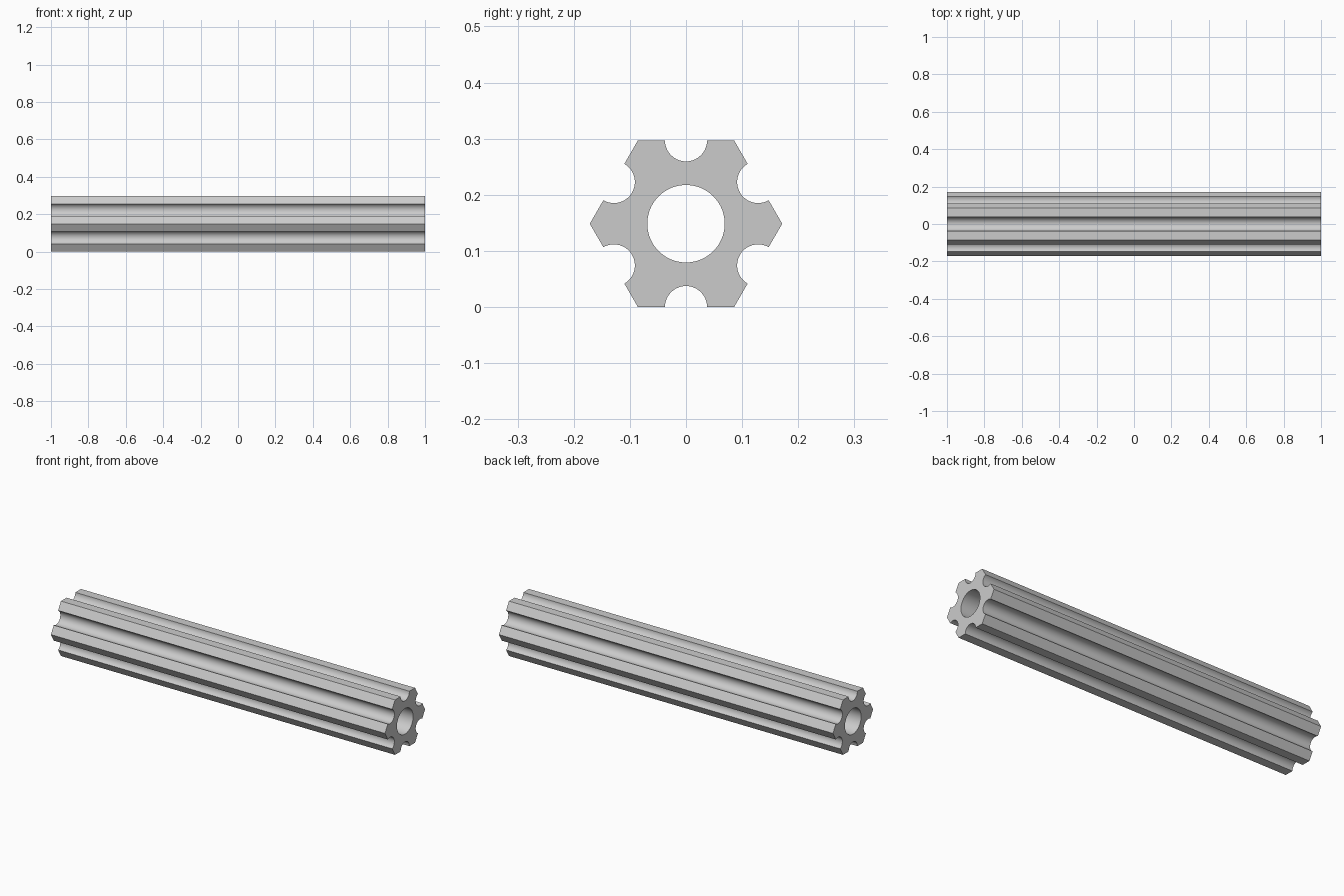
import bpy, bmesh
from math import cos, sin, pi, sqrt
from mathutils import Vector, Matrix

cube = bpy.data.objects.get("Cube")
if cube:
    bpy.data.objects.remove(cube, do_unlink=True)

LENGTH = 2.0
APOTHEM = 0.1485                 # centre to flat of the hexagon
CORNER = APOTHEM * 2 / sqrt(3)   # centre to corner
GROOVE_R = 0.0375
BORE_R = 0.069
GROOVE_STEPS = 20
BORE_STEPS = 64

grey = bpy.data.materials.new("plain grey")
grey.use_nodes = True
colour = (0.6, 0.6, 0.6, 1)
grey.diffuse_color = colour
grey.node_tree.nodes["Principled BSDF"].inputs["Base Color"].default_value = colour


def ring(angle, radius):
    """Point in the cross-section plane (y, z)."""
    return Vector((0, radius * cos(angle), radius * sin(angle)))


# Outer outline: a hexagon with a half-round groove in the middle of each flat
outline = []
for side in range(6):
    corner_angle = side * pi / 3
    flat_angle = corner_angle + pi / 6
    outline.append(ring(corner_angle, CORNER))
    centre = ring(flat_angle, APOTHEM)
    for i in range(GROOVE_STEPS + 1):
        a = flat_angle - pi / 2 - pi * i / GROOVE_STEPS
        outline.append(centre + ring(a, GROOVE_R))

# Round bore through the middle
bore = [ring(2 * pi * i / BORE_STEPS, BORE_R) for i in range(BORE_STEPS)]

# Fill the section between both outlines and extrude it along x
bm = bmesh.new()
start = Vector((-LENGTH / 2, 0, APOTHEM))
edges = []
for loop in (outline, bore):
    verts = [bm.verts.new(p + start) for p in loop]
    edges += [bm.edges.new((v, verts[i - 1])) for i, v in enumerate(verts)]
bmesh.ops.triangle_fill(bm, edges=edges, use_beauty=True, normal=(-1, 0, 0))
extruded = bmesh.ops.extrude_face_region(bm, geom=bm.faces[:], use_keep_orig=True)
moved = [g for g in extruded["geom"] if isinstance(g, bmesh.types.BMVert)]
bmesh.ops.translate(bm, verts=moved, vec=(LENGTH, 0, 0))
bmesh.ops.recalc_face_normals(bm, faces=bm.faces[:])

mesh = bpy.data.meshes.new("grooved_hexagonal_rod")
bm.to_mesh(mesh)
bm.free()
mesh.materials.append(grey)
rod = bpy.data.objects.new("grooved_hexagonal_rod", mesh)
bpy.context.collection.objects.link(rod)

# Smooth bore and grooves, crisp corners
bpy.ops.object.select_all(action='DESELECT')
rod.select_set(True)
bpy.context.view_layer.objects.active = rod
bpy.ops.object.shade_smooth_by_angle(angle=pi / 6)
